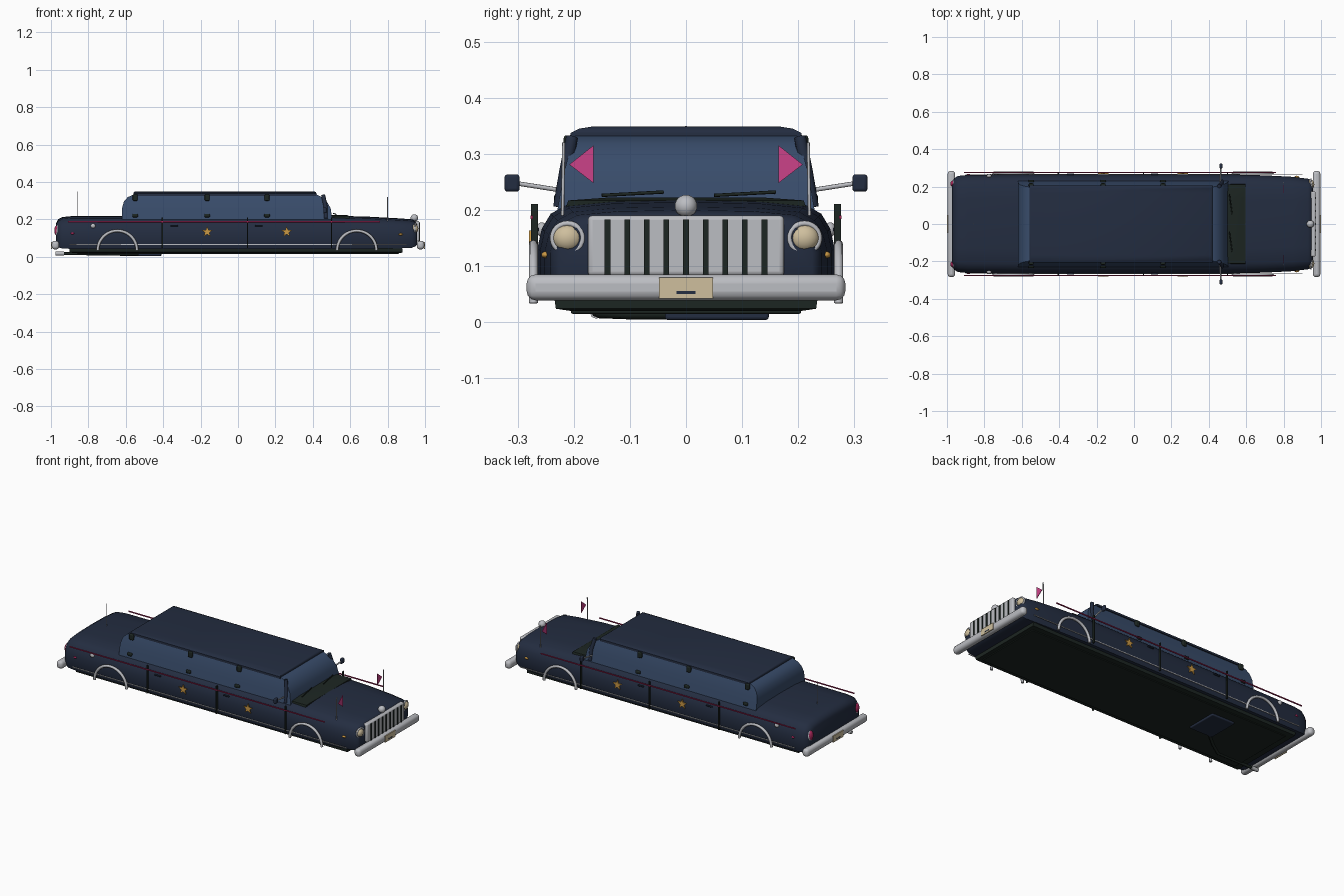
import bpy, bmesh, math
from mathutils import Vector

old = bpy.data.objects.get("Cube")
if old:
    bpy.data.objects.remove(old)


def material(name, r, g, b):
    m = bpy.data.materials.new(name)
    m.use_nodes = True
    m.diffuse_color = (r, g, b, 1)
    m.node_tree.nodes["Principled BSDF"].inputs["Base Color"].default_value = (r, g, b, 1)
    return m


navy = material("navy paint", .017, .026, .052)
glass = material("blue glass", .04, .072, .145)
silver = material("silver", .5, .51, .54)
dark = material("dark green", .012, .019, .016)
pink = material("pink", .6, .055, .25)
crimson = material("crimson", .38, .02, .1)
gold = material("gold", .6, .32, .06)
cream = material("cream", .62, .52, .34)


def finish(name, mat, bm, bevel=0, smooth=True):
    bmesh.ops.recalc_face_normals(bm, faces=bm.faces)
    mesh = bpy.data.meshes.new(name)
    bm.to_mesh(mesh)
    bm.free()
    ob = bpy.data.objects.new(name, mesh)
    bpy.context.collection.objects.link(ob)
    mesh.materials.append(mat)
    if bevel:
        mod = ob.modifiers.new("Bevel", "BEVEL")
        mod.width, mod.segments = bevel, 3
    if smooth:
        bpy.ops.object.select_all(action="DESELECT")
        ob.select_set(True)
        bpy.context.view_layer.objects.active = ob
        bpy.ops.object.shade_smooth_by_angle(angle=math.radians(40))
    return ob


def loft(name, mat, rings, bevel=0):
    bm = bmesh.new()
    loops = [[bm.verts.new(p) for p in ring] for ring in rings]
    n = len(loops[0])
    for a, b in zip(loops, loops[1:]):
        for i in range(n):
            bm.faces.new((a[i], a[(i + 1) % n], b[(i + 1) % n], b[i]))
    bm.faces.new(loops[0])
    bm.faces.new(loops[-1])
    return finish(name, mat, bm, bevel)


def box(name, mat, centre, size, bevel=0):
    bm = bmesh.new()
    bmesh.ops.create_cube(bm, size=1)
    bmesh.ops.scale(bm, vec=size, verts=bm.verts)
    bmesh.ops.translate(bm, vec=centre, verts=bm.verts)
    return finish(name, mat, bm, bevel, bevel > 0)


def ball(name, mat, centre, radii):
    bm = bmesh.new()
    bmesh.ops.create_uvsphere(bm, u_segments=24, v_segments=12, radius=1)
    bmesh.ops.scale(bm, vec=radii, verts=bm.verts)
    bmesh.ops.translate(bm, vec=centre, verts=bm.verts)
    return finish(name, mat, bm)


def plate(name, mat, points, thickness):
    bm = bmesh.new()
    face = bm.faces.new([bm.verts.new(p) for p in points])
    face.normal_update()
    push = face.normal * thickness
    ext = bmesh.ops.extrude_face_region(bm, geom=[face])
    bmesh.ops.translate(bm, vec=push, verts=[v for v in ext["geom"] if isinstance(v, bmesh.types.BMVert)])
    return finish(name, mat, bm, smooth=False)


def tube(name, mat, points, radius, closed=False):
    cu = bpy.data.curves.new(name, "CURVE")
    cu.dimensions = "3D"
    cu.bevel_depth, cu.bevel_resolution, cu.use_fill_caps = radius, 2, True
    sp = cu.splines.new("POLY")
    sp.points.add(len(points) - 1)
    for p, co in zip(sp.points, points):
        p.co = (*co, 1)
    sp.use_cyclic_u = closed
    ob = bpy.data.objects.new(name, cu)
    bpy.context.collection.objects.link(ob)
    cu.materials.append(mat)
    return ob


# Body shell lofted along its length: x, half width, bottom, top
half = [(.96, 0), (1, .2), (1, .5), (.97, .7), (.91, .85), (.8, .94), (.5, .985)]
section = half + [(0, 1)] + [(-y, z) for y, z in reversed(half)]
stations = [(-.972, .225, .065, .18), (-.962, .245, .05, .2), (-.94, .257, .044, .212),
            (-.89, .262, .042, .217), (-.6, .265, .042, .218), (.5, .265, .042, .22),
            (.7, .26, .042, .214), (.85, .252, .044, .206), (.93, .242, .048, .2),
            (.948, .236, .055, .193), (.956, .225, .063, .18)]
loft("body_shell", navy, [[(x, w * y, b + (t - b) * z) for y, z in section]
                          for x, w, b, t in stations])


# Cabin and roof lofted upward: z, rear x, front x, half width
def stack(name, mat, levels, bevel=0):
    return loft(name, mat, [[(a, -w, z), (b, -w, z), (b, w, z), (a, w, z)]
                            for z, a, b, w in levels], bevel)


stack("cabin_glass", glass, [(.195, -.62, .505, .23), (.26, -.62, .495, .219), (.295, -.61, .475, .21),
                             (.318, -.59, .45, .203), (.332, -.56, .42, .198)])
stack("roof", navy, [(.325, -.56, .42, .207), (.337, -.56, .42, .206), (.345, -.557, .417, .19),
                     (.349, -.55, .41, .165)])

# Cowl, wipers and underbody
stack("cowl", dark, [(.2, .49, .595, .215), (.217, .49, .595, .21), (.222, .49, .585, .14)])
for y in (-.1, .1):
    tube("wiper", dark, [(.525, y - .05, .226), (.51, y + .06, .232)], .003)
stack("floor_pan", dark, [(.02, -.88, .87, .205), (.024, -.9, .88, .232), (.045, -.9, .88, .235)])
box("under_plate", dark, (0, 0, .02), (1.72, .41, .01), .003)
box("muffler", navy, (-.485, .055, .012), (.15, .185, .016), .005)
tube("exhaust_pipe", dark, [(-.5, .0, .013), (-.62, -.1, .013), (-.7, -.155, .015), (-.94, -.16, .017)], .008)
tube("exhaust_tip", silver, [(-.93, -.16, .017), (-.975, -.16, .017)], .011)

# Grille and hood ornament
box("grille_frame", silver, (.957, 0, .136), (.028, .35, .108), .008)
for i in range(9):
    box("grille_slot", dark, (.97, (i - 4) * .035, .134), (.008, .01, .098))
ball("hood_ornament", silver, (.943, 0, .207), (.02, .02, .02))

# Bumpers and licence plates at both ends
for end, label in ((1, "front"), (-1, "rear")):
    bumper = box(label + "_bumper", silver, (end * .976, 0, .062), (.04, .568, .046), .016)
    box(label + "_licence_plate", cream, (end * .997, 0, .061), (.005, .096, .038))
    box(label + "_plate_mark", navy, (end * .9995, 0, .053), (.001, .034, .006))
tube("antenna", silver, [(-.86, 0, .2), (-.86, 0, .35)], .0018)

# Everything repeated on both flanks
for s, side in ((1, "left_"), (-1, "right_")):
    # Trim strips, door seams and stars
    box(side + "stripe", crimson, (-.075, s * .275, .187), (1.67, .005, .006))
    box(side + "sill_trim", silver, (0, s * .266, .066), (1.8, .004, .005))
    for x in (-.405, .05, .5):
        box(side + "door_seam", dark, (x, s * .27, .128), (.006, .012, .165))
    for x in (-.165, .26):
        star = []
        for i in range(10):
            r, a = (.013 if i % 2 else .03), math.pi * (.5 + i / 5)
            star.append((x + r * math.cos(a), s * .274, .133 + r * math.sin(a)))
        plate(side + "star", gold, star, .006)
    for x in (-.4, .05):
        box(side + "door_handle", navy, (x + .06, s * .266, .165), (.04, .008, .008), .003)

    # Wheel arches
    for x in (-.645, .635):
        arch = [(x + .105 * math.cos(math.pi * i / 24), s * .272, .034 + .105 * math.sin(math.pi * i / 24))
                for i in range(25)]
        tube(side + "wheel_arch", silver, arch, .008)

    # Window pillars and clips
    for x in (-.55, -.165, .155):
        box(side + "lower_clip", dark, (x, s * .228, .22), (.03, .014, .018), .005)
        box(side + "upper_clip", dark, (x, s * .209, .316), (.026, .018, .034), .005)
    tube(side + "front_pillar", navy, [(.47, s * .226, .205), (.468, s * .215, .27), (.455, s * .203, .33)], .011)

    # Mirrors
    tube(side + "mirror_arm", silver, [(.46, s * .222, .235), (.465, s * .305, .248)], .004)
    box(side + "mirror", navy, (.465, s * .31, .248), (.016, .027, .031), .006)

    # Flags on the front wings
    tube(side + "flag_pole", silver, [(.8, s * .22, .19), (.8, s * .218, .32)], .0028)
    plate(side + "flag", pink, [(.8, s * .165, .248), (.8, s * .165, .315), (.8, s * .208, .281)], .003)

    # Lamps, markers and filler cap
    ball(side + "headlight_lens", cream, (.945, s * .211, .15), (.019, .026, .024))
    ring = [(.949 - .004 * math.cos(math.tau * i / 24), s * (.211 + .027 * math.cos(math.tau * i / 24)),
             .15 + .026 * math.sin(math.tau * i / 24)) for i in range(24)]
    tube(side + "headlight_rim", silver, ring, .005, True)
    ball(side + "front_marker", gold, (.87, s * .25, .12), (.012, .008, .006))
    ball(side + "rear_marker", crimson, (-.885, s * .261, .125), (.01, .006, .006))
    ball(side + "tail_light_rim", silver, (-.962, s * .215, .135), (.014, .021, .036))
    ball(side + "tail_light", crimson, (-.968, s * .215, .14), (.014, .017, .028))
    ball(side + "filler_cap", silver, (-.775, s * .257, .165), (.013, .01, .013))
